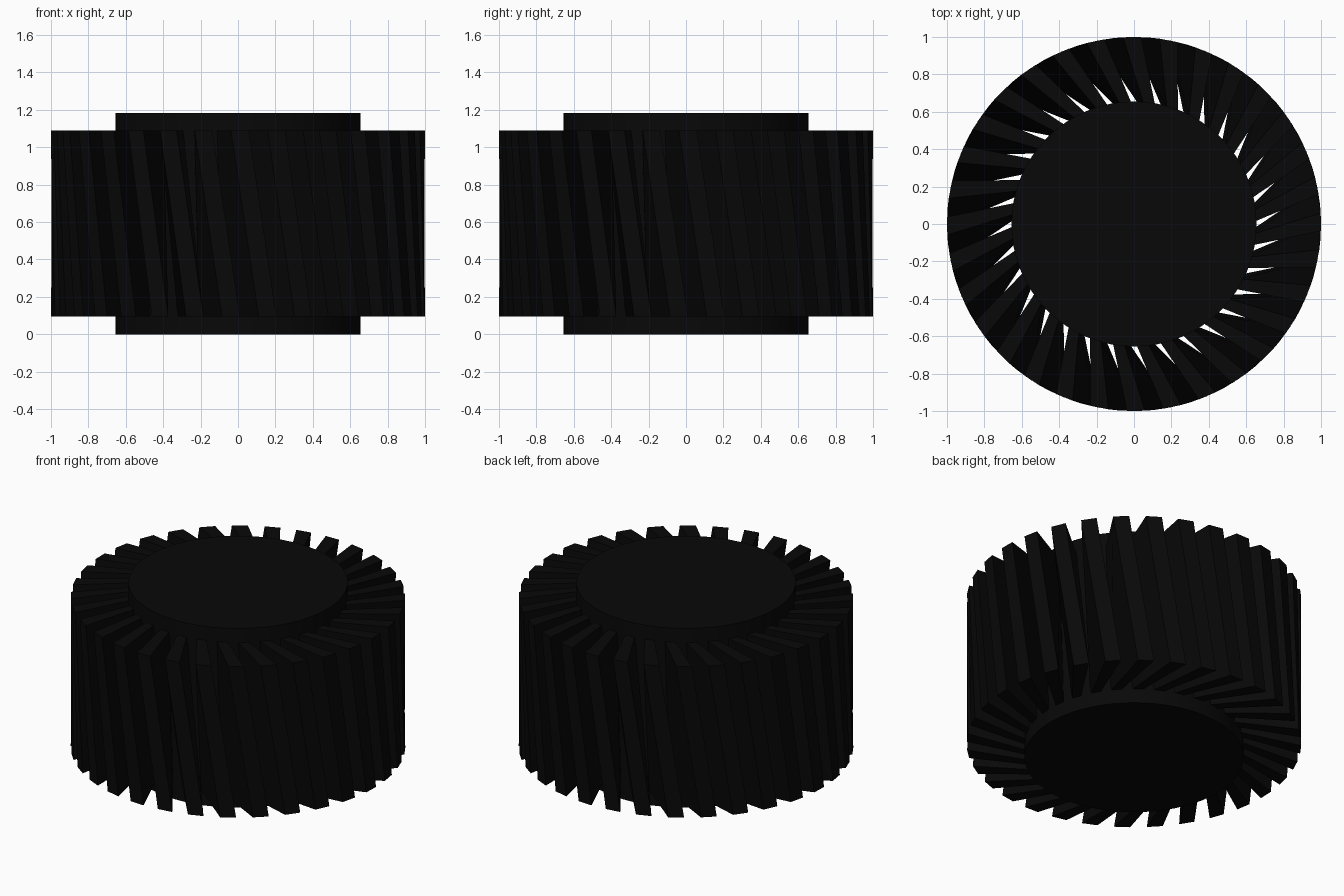
import bpy, bmesh
from math import sin, cos, asin, pi, radians

if "Cube" in bpy.data.objects:
    bpy.data.objects.remove(bpy.data.objects["Cube"])

TEETH = 32
Z0, Z1 = 0.095, 1.09        # tooth ring height
HUB_R, HUB_H = 0.655, 1.182

black = bpy.data.materials.new("black")
black.diffuse_color = (0.0025, 0.0025, 0.0025, 1)
black.use_nodes = True
black.node_tree.nodes["Principled BSDF"].inputs["Base Color"].default_value = black.diffuse_color

# Hub: plain cylinder projecting above and below the teeth
bpy.ops.mesh.primitive_cylinder_add(vertices=64, radius=HUB_R, depth=HUB_H,
                                    location=(0, 0, HUB_H / 2))
hub = bpy.context.object
hub.name = "hub"
hub.data.materials.append(black)
bpy.ops.object.shade_smooth_by_angle()


def outline(offset, cw, ccw):
    """Tooth outline (radius, angle); flanks miss the axis by the offset."""
    lean = asin(offset) - asin(offset / 0.64)
    cw, ccw = radians(cw), radians(ccw)
    return [(0.64, cw + lean), (1.0, cw), (1.0, ccw), (0.64, ccw + lean)]


# Teeth lean sideways, more at the bottom than at the top, and are twisted
top = outline(0.24, 9.1, 14.6)
bottom = outline(0.38, 17.6, 23.1)

# Ring of slanted teeth
bm = bmesh.new()
for i in range(TEETH):
    turn = 2 * pi * i / TEETH
    low, high = [[bm.verts.new((r * cos(a + turn), r * sin(a + turn), z))
                  for r, a in shape] for z, shape in ((Z0, bottom), (Z1, top))]
    bm.faces.new(high)
    bm.faces.new(low[::-1])
    for k in range(4):
        n = (k + 1) % 4
        bm.faces.new((low[k], low[n], high[n], high[k]))
bmesh.ops.recalc_face_normals(bm, faces=bm.faces)
mesh = bpy.data.meshes.new("slanted_teeth")
bm.to_mesh(mesh)
bm.free()
mesh.materials.append(black)
teeth = bpy.data.objects.new("slanted_teeth", mesh)
bpy.context.collection.objects.link(teeth)
